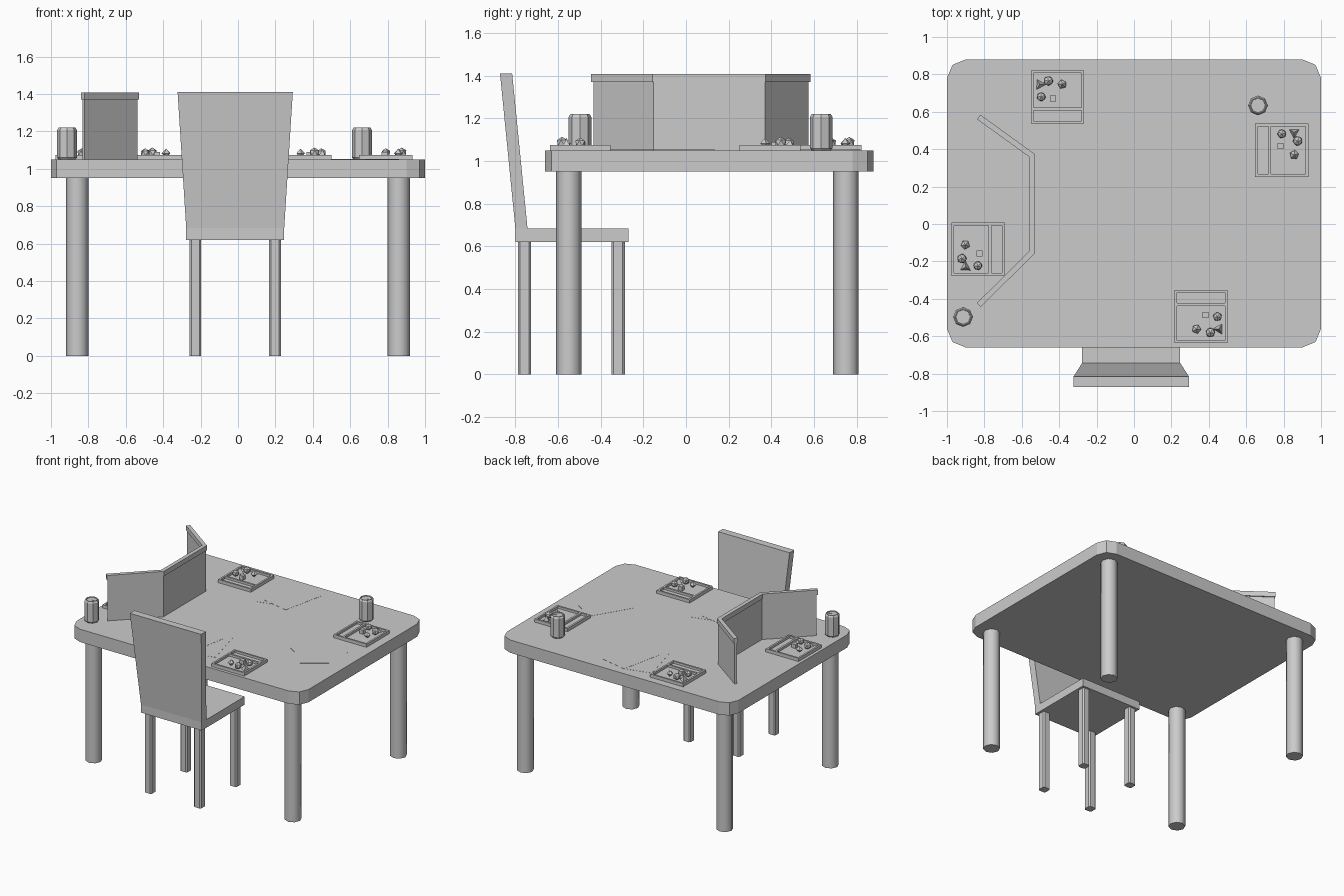
import bpy, bmesh, math
from mathutils import Matrix, Vector

if "Cube" in bpy.data.objects:
    bpy.data.objects.remove(bpy.data.objects["Cube"])


def finish(name, bm, smooth=False):
    bmesh.ops.recalc_face_normals(bm, faces=bm.faces)
    me = bpy.data.meshes.new(name)
    bm.to_mesh(me)
    bm.free()
    for p in me.polygons:
        p.use_smooth = smooth
    ob = bpy.data.objects.new(name, me)
    bpy.context.collection.objects.link(ob)
    return ob


def add_box(bm, lo, hi):
    lo, hi = Vector(lo), Vector(hi)
    mat = Matrix.Translation((lo + hi) / 2) @ Matrix.Diagonal((*(hi - lo), 1))
    return bmesh.ops.create_cube(bm, size=1, matrix=mat)['verts']


def add_prism(bm, pts, z0, z1):
    face = bm.faces.new([bm.verts.new((x, y, z0)) for x, y in pts])
    ext = bmesh.ops.extrude_face_region(bm, geom=[face])['geom']
    for v in ext:
        if isinstance(v, bmesh.types.BMVert):
            v.co.z = z1


def bevel_upright(bm, width, segments):
    edges = [e for e in bm.edges if abs(e.verts[0].co.z - e.verts[1].co.z) > 0.01]
    bmesh.ops.bevel(bm, geom=edges, offset=width, segments=segments,
                    profile=0.5, affect='EDGES')


def strip(path, half):
    # Mitred outline of a thick folded line
    path = [Vector(p) for p in path]
    dirs = [(b - a).normalized() for a, b in zip(path, path[1:])]
    left, right = [], []
    for i, p in enumerate(path):
        n0 = dirs[max(i - 1, 0)].orthogonal()
        n1 = dirs[min(i, len(dirs) - 1)].orthogonal()
        m = (n0 + n1).normalized()
        off = m * (half / m.dot(n1))
        left.append(p + off)
        right.append(p - off)
    return [tuple(p) for p in left + right[::-1]]


# Table top with rounded corners
bm = bmesh.new()
add_box(bm, (-1, -0.66, 0.95), (1, 0.88, 1.05))
bevel_upright(bm, 0.1, 2)
finish("table_top", bm)

# Eight-sided table legs
for sx in (-1, 1):
    for side, y in (("front", -0.55), ("back", 0.75)):
        bm = bmesh.new()
        bmesh.ops.create_cone(bm, cap_ends=True, segments=8, radius1=0.06, radius2=0.06,
                              depth=0.95, matrix=Matrix.Translation((sx * 0.86, y, 0.475)))
        ob = finish(f"table_{side}_leg", bm, True)
        for p in ob.data.polygons:
            p.use_smooth = abs(p.normal.z) < 0.5

# Chair seat, flared leaning back, and legs
CX = -0.015
bm = bmesh.new()
add_box(bm, (CX - 0.262, -0.80, 0.62), (CX + 0.262, -0.27, 0.683))
finish("chair_seat", bm)
bm = bmesh.new()
for v in add_box(bm, (-0.262, -0.80, 0.683), (0.262, -0.743, 1.41)):
    if v.co.z > 1:
        v.co.x *= 0.308 / 0.262
        v.co.y -= 0.072
    v.co.x += CX
finish("chair_back", bm)
for sx in (-1, 1):
    for side, y in (("back", -0.757), ("front", -0.318)):
        bm = bmesh.new()
        x = CX + sx * 0.213
        add_box(bm, (x - 0.031, y - 0.031, 0), (x + 0.031, y + 0.031, 0.62))
        bevel_upright(bm, 0.01, 1)
        finish(f"chair_{side}_leg", bm)

# Folding screen: thin panel with a thicker rim
bends = [(-0.545, 0.366), (-0.545, -0.15)]
bm = bmesh.new()
add_prism(bm, strip([(-0.826, 0.567), *bends, (-0.826, -0.429)], 0.008), 1.05, 1.38)
finish("screen_panel", bm)
bm = bmesh.new()
add_prism(bm, strip([(-0.83, 0.572), *bends, (-0.83, -0.434)], 0.015), 1.37, 1.408)
finish("screen_rim", bm)


# Dice tray: floor, walls and divider
def tray(loc):
    bm = bmesh.new()
    o, i = 0.142, 0.128
    add_box(bm, (-o, -o, 0), (o, o, 0.008))
    for s in (-1, 1):
        add_box(bm, (min(s * o, s * i), -o, 0), (max(s * o, s * i), o, 0.025))
        add_box(bm, (-i, min(s * o, s * i), 0), (i, max(s * o, s * i), 0.025))
    add_box(bm, (-i, -0.072, 0), (i, -0.057, 0.025))
    bm.transform(loc)
    finish("dice_tray", bm)


def dice(loc):
    def put(name, bm, x, y, z, turn=0.0):
        bm.transform(loc @ Matrix.Translation((x, y, z)) @ Matrix.Rotation(turn, 4, 'Z'))
        finish(name, bm)
    # Cube die
    bm = bmesh.new()
    bmesh.ops.create_cube(bm, size=0.032)
    put("cube_die", bm, -0.024, -0.008, 0.024)
    # Pyramid die
    bm = bmesh.new()
    bmesh.ops.create_cone(bm, cap_ends=True, segments=3, radius1=0.032, radius2=0, depth=0.045)
    put("pyramid_die", bm, -0.096, 0.066, 0.03, 0.5)
    # Twenty-sided dice
    for x, y, r in ((-0.05, 0.085, 0.028), (-0.088, 0.0, 0.026)):
        bm = bmesh.new()
        bmesh.ops.create_icosphere(bm, subdivisions=1, radius=r)
        put("round_die", bm, x, y, 0.008 + r, 0.4)
    # Bipyramid die
    bm = bmesh.new()
    for s in (1, -1):
        bmesh.ops.create_cone(bm, cap_ends=False, segments=5, radius1=0.025, radius2=0, depth=0.025,
                              matrix=Matrix.Diagonal((1, 1, s, 1)) @ Matrix.Translation((0, 0, 0.0125)))
    bmesh.ops.remove_doubles(bm, verts=bm.verts, dist=0.0005)
    put("bipyramid_die", bm, 0.024, 0.067, 0.033, 0.2)


for x, y, turn in ((-0.408, 0.68, 0), (0.79, 0.394, -90), (-0.835, -0.135, 90), (0.358, -0.495, 180)):
    loc = Matrix.Translation((x, y, 1.05)) @ Matrix.Rotation(math.radians(turn), 4, 'Z')
    tray(loc)
    dice(loc)

# Overlapping paper sheets
sheets = [(-0.088, 0.623, 14.5), (0.035, 0.626, -12.3), (0.003, -0.361, 14.8),
          (-0.12, -0.372, -10.5), (0.674, 0.029, -31.4), (0.77, -0.056, -55.6)]
for k, (x, y, turn) in enumerate(sheets):
    bm = bmesh.new()
    add_box(bm, (-0.113, -0.173, 0), (0.113, 0.173, 0.001))
    bm.transform(Matrix.Translation((x, y, 1.051 + 0.0015 * (k % 2)))
                 @ Matrix.Rotation(math.radians(turn), 4, 'Z'))
    finish("paper_sheet", bm)

# Drink cans: lathed outline with a sunken lid and an opening tab
outline = [(0, 0), (0.044, 0), (0.053, 0.01), (0.053, 0.157), (0.045, 0.17), (0.041, 0.17),
           (0.039, 0.164), (0, 0.164)]
for x, y in ((-0.914, -0.497), (0.663, 0.634)):
    bm = bmesh.new()
    vs = [bm.verts.new((r, 0, z)) for r, z in outline]
    es = [bm.edges.new(p) for p in zip(vs, vs[1:])]
    bmesh.ops.spin(bm, geom=vs + es, cent=(0, 0, 0), axis=(0, 0, 1), angle=math.tau,
                   steps=8, use_duplicate=False)
    bmesh.ops.remove_doubles(bm, verts=bm.verts, dist=0.0005)
    bm.transform(Matrix.Translation((x, y, 1.05)))
    finish("drink_can", bm)
    bm = bmesh.new()
    add_box(bm, (x + 0.006, y - 0.008, 1.213), (x + 0.034, y + 0.008, 1.217))
    bevel_upright(bm, 0.001, 1)
    finish("can_tab", bm)
